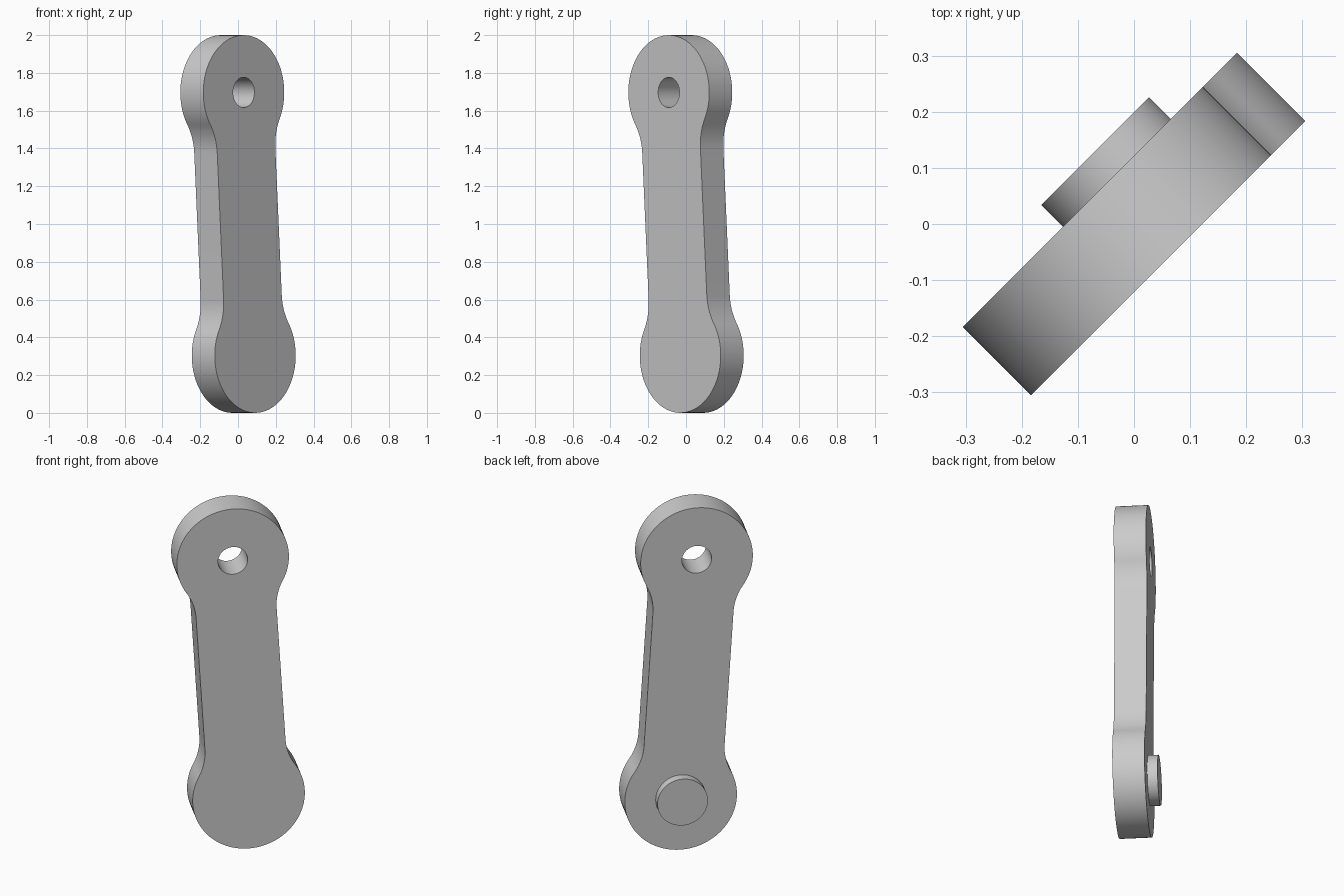
import bpy, bmesh
from math import sin, cos, pi, radians, atan2, sqrt
from mathutils import Matrix

if "Cube" in bpy.data.objects:
    bpy.data.objects.remove(bpy.data.objects["Cube"])

HALF_LEN = 0.698      # centre of link to each eye
EYE_R = 0.303         # rounded ends
WAIST = 0.218         # half width of the bar
FILLET = 0.303        # blend between bar and ends
HOLE_R = 0.08
HALF_T = 0.086        # half thickness
HEAD_R, HEAD_T = 0.136, 0.055

grey = bpy.data.materials.new("plain grey")
grey.use_nodes = True
grey.diffuse_color = (0.6, 0.6, 0.6, 1)
grey.node_tree.nodes["Principled BSDF"].inputs["Base Color"].default_value = (0.6, 0.6, 0.6, 1)

# Drawing plane: stood upright, turned diagonally, slightly tilted
PLACE = (Matrix.Translation((0, 0, 1)) @ Matrix.Rotation(radians(45), 4, "Z")
         @ Matrix.Rotation(radians(90), 4, "X") @ Matrix.Rotation(0.0616, 4, "Z"))


def arc(cx, cy, r, a0, a1, n):
    return [(cx + r * cos(a0 + (a1 - a0) * i / n), cy + r * sin(a0 + (a1 - a0) * i / n))
            for i in range(n + 1)]


def finish(obj):
    obj.data.materials.clear()
    obj.data.materials.append(grey)
    obj.matrix_world = PLACE
    bpy.ops.object.select_all(action="DESELECT")
    obj.select_set(True)
    bpy.context.view_layer.objects.active = obj
    bpy.ops.object.shade_smooth_by_angle(angle=radians(30))


def add_mesh(name, bm):
    mesh = bpy.data.meshes.new(name)
    bm.to_mesh(mesh)
    bm.free()
    obj = bpy.data.objects.new(name, mesh)
    bpy.context.collection.objects.link(obj)
    finish(obj)


# Link outline: one quarter, mirrored to the full dog-bone
run = sqrt((EYE_R + FILLET) ** 2 - (WAIST + FILLET) ** 2)
meet = atan2(-run, WAIST + FILLET)
quarter = arc(WAIST + FILLET, HALF_LEN - run, FILLET, pi, meet + pi, 14)
quarter += arc(0, HALF_LEN, EYE_R, meet, pi / 2, 40)[1:]
half = quarter + [(-x, y) for x, y in reversed(quarter[:-1])]
outline = half + [(-x, -y) for x, y in half]
holes = [arc(0, s * HALF_LEN, HOLE_R, 0, 2 * pi, 48)[:-1] for s in (-1, 1)]

# Link body: filled outline with two holes, given thickness
curve = bpy.data.curves.new("link_outline", "CURVE")
curve.dimensions = "2D"
curve.fill_mode = "BOTH"
curve.extrude = HALF_T
for loop in [outline] + holes:
    spline = curve.splines.new("POLY")
    spline.points.add(len(loop) - 1)
    for point, (x, y) in zip(spline.points, loop):
        point.co = (x, y, 0, 1)
    spline.use_cyclic_u = True
helper = bpy.data.objects.new("link_outline", curve)
bpy.context.collection.objects.link(helper)
bpy.context.view_layer.update()
body = bpy.data.meshes.new_from_object(helper.evaluated_get(bpy.context.evaluated_depsgraph_get()))
bpy.data.objects.remove(helper)
bm = bmesh.new()
bm.from_mesh(body)
bmesh.ops.remove_doubles(bm, verts=bm.verts, dist=0.0001)
bmesh.ops.recalc_face_normals(bm, faces=bm.faces)
add_mesh("link_body", bm)


# Pin in the lower eye: flush shaft and a round head on the back
def cylinder(name, r, z0, z1):
    bm = bmesh.new()
    bmesh.ops.create_cone(bm, cap_ends=True, segments=48, radius1=r, radius2=r, depth=z1 - z0,
                          matrix=Matrix.Translation((0, -HALF_LEN, (z0 + z1) / 2)))
    add_mesh(name, bm)


cylinder("pin_shaft", HOLE_R, -HALF_T, HALF_T)
cylinder("pin_head", HEAD_R, -HALF_T - HEAD_T, -HALF_T)
